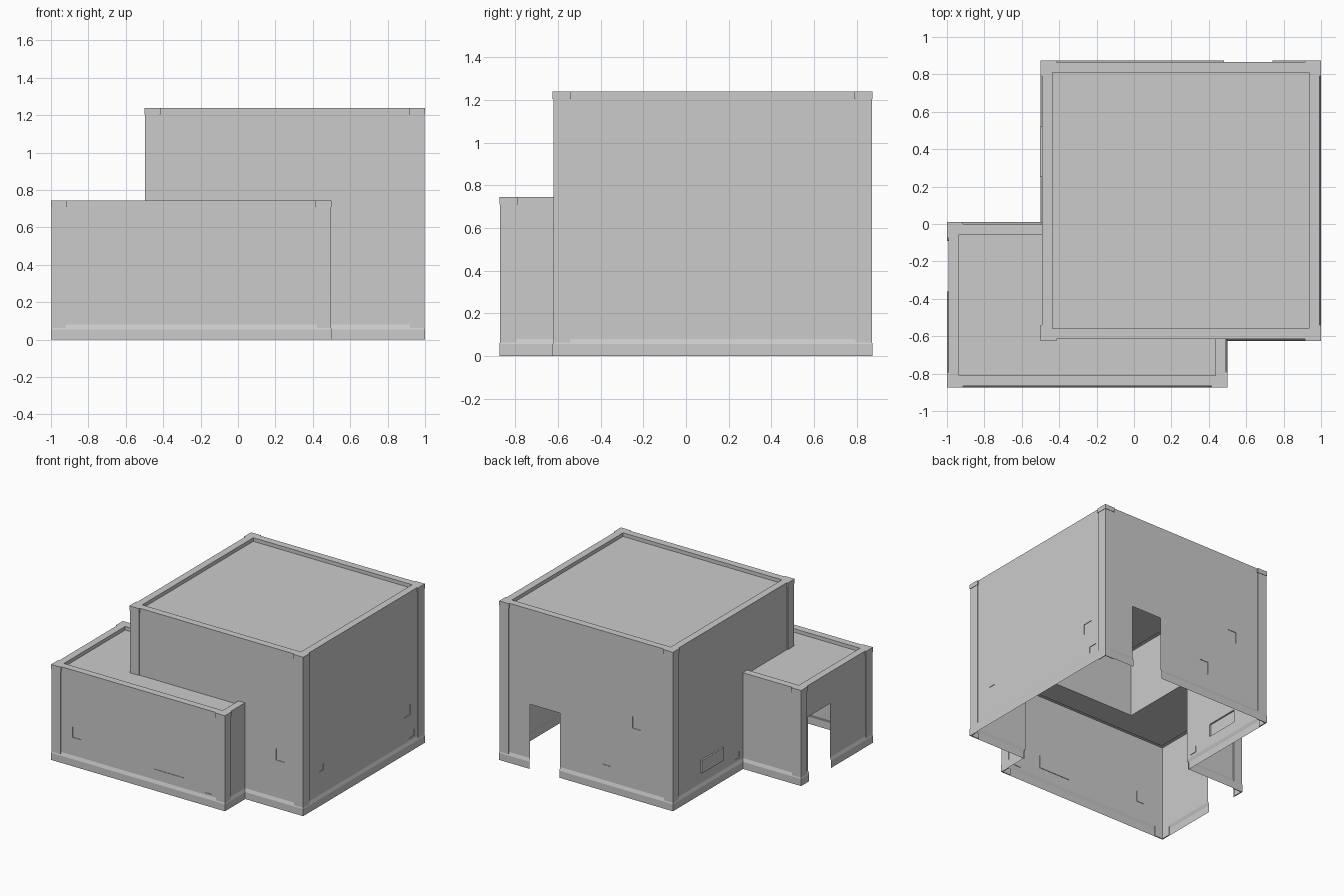
import bpy, bmesh
from mathutils import Vector

cube = bpy.data.objects.get("Cube")
if cube:
    bpy.data.objects.remove(cube, do_unlink=True)

plaster = bpy.data.materials.new("grey_plaster")
plaster.use_nodes = True
GREY = (0.6, 0.6, 0.6, 1)
plaster.diffuse_color = GREY
plaster.node_tree.nodes["Principled BSDF"].inputs["Base Color"].default_value = GREY

WALL, LIP, SINK = 0.009, 0.065, 0.028   # wall setback, parapet width, roof recess
OUT = {"front": Vector((0, -1, 0)), "back": Vector((0, 1, 0)),
       "left": Vector((1, 0, 0)), "right": Vector((-1, 0, 0))}


def finish(bm, name):
    mesh = bpy.data.meshes.new(name)
    bm.to_mesh(mesh)
    bm.free()
    mesh.materials.append(plaster)
    obj = bpy.data.objects.new(name, mesh)
    bpy.context.scene.collection.objects.link(obj)
    return obj


def inside(u, z, r):
    return r[0] < u < r[1] and r[2] < z < r[3]


def wall(name, box, side, holes=(), bricks=()):
    """Single-sheet wall with skirting, parapet lip, openings and offset bricks."""
    x0, x1, y0, y1, h = box
    along_x = side in ("front", "back")
    u0, u1 = (x0, x1) if along_x else (y0, y1)

    def place(u, off, z):
        if u == u0:
            u += off          # mitre the corners
        elif u == u1:
            u -= off
        return {"front": (u, y0 + off, z), "back": (u, y1 - off, z),
                "left": (x1 - off, u, z), "right": (x0 + off, u, z)}[side]

    cuts, levels = {u0, u1}, set()
    for r in list(holes) + list(bricks):
        cuts |= {u for u in r[:2] if u0 < u < u1}
        levels |= {z for z in r[2:4] if 0.08 < z < h}
    cuts = sorted(cuts)
    rows = [(0, 0), (0, 0.055), (WALL, 0.08)] + [(WALL, z) for z in sorted(levels)]
    rows += [(WALL, h), (LIP, h), (LIP, h - SINK)]

    bm = bmesh.new()

    def quad(*pts):
        bm.faces.new([bm.verts.new(place(*p)) for p in pts])

    for a, b in zip(cuts, cuts[1:]):
        for (o0, z0), (o1, z1) in zip(rows, rows[1:]):
            u, z = (a + b) / 2, (z0 + z1) / 2
            if any(inside(u, z, r) for r in holes):
                continue
            quad((a, o0, z0), (b, o0, z0), (b, o1, z1), (a, o1, z1))
    # push each brick panel in or out of the wall plane
    bmesh.ops.remove_doubles(bm, verts=bm.verts, dist=0.0005)
    bmesh.ops.recalc_face_normals(bm, faces=bm.faces)
    bm.faces.ensure_lookup_table()
    first = next(f for f in bm.faces if abs(f.normal.dot(OUT[side])) > 0.9)
    if first.normal.dot(OUT[side]) < 0:
        bmesh.ops.reverse_faces(bm, faces=bm.faces)
    for r in bricks:
        panel = []
        for f in bm.faces:
            c = f.calc_center_median()
            if inside(c.x if along_x else c.y, c.z, r) and f.normal.dot(OUT[side]) > 0.9:
                panel.append(f)
        ext = bmesh.ops.extrude_face_region(bm, geom=panel)["geom"]
        bmesh.ops.translate(bm, vec=OUT[side] * r[4],
                            verts=[v for v in ext if isinstance(v, bmesh.types.BMVert)])
        bmesh.ops.delete(bm, geom=[f for f in panel if f.is_valid], context="FACES")
    finish(bm, name)


def corner_strip(name, x, y, sx, sy, z0, z1, proud, leg):
    """Thin L-shaped strip wrapped round an outer corner."""
    plan = [(leg, WALL), (leg, proud), (proud, proud), (proud, leg), (WALL, leg), (WALL, WALL)]
    bm = bmesh.new()
    face = bm.faces.new([bm.verts.new((x + sx * a, y + sy * b, z0)) for a, b in plan])
    ext = bmesh.ops.extrude_face_region(bm, geom=[face])["geom"]
    bmesh.ops.translate(bm, vec=(0, 0, z1 - z0),
                        verts=[v for v in ext if isinstance(v, bmesh.types.BMVert)])
    bmesh.ops.recalc_face_normals(bm, faces=bm.faces)
    finish(bm, name)


def post(name, x, y, sx, sy, z0, h):
    corner_strip(name, x, y, sx, sy, z0, h - 0.035, 0.003, 0.08)
    corner_strip(name + "_cap", x, y, sx, sy, h - 0.035, h, 0, 0.085)


def roof(name, x0, x1, y0, y1, z):
    bm = bmesh.new()
    bm.faces.new([bm.verts.new(p) for p in
                  ((x0, y0, z), (x1, y0, z), (x1, y1, z), (x0, y1, z))])
    finish(bm, name)


TALL = (-0.5, 1.0, -0.625, 0.875, 1.24)
LOW = (-1.0, 0.5, -0.875, 0.01, 0.745)
LOW_ROOF = LOW[4] - SINK
IN, PROUD = -0.004, 0.012

# tall room walls, open to the low room where they overlap
wall("tall_front_wall", TALL, "front", [(-1, 0.491, -1, LOW_ROOF)],
     [(0.76, 0.835, 0.37, 0.46, IN)])
wall("tall_back_wall", TALL, "back", [(0.48, 0.74, -1, 0.5)],
     [(-0.22, -0.145, 0.55, 0.64, IN), (0.04, 0.12, 0.2, 0.3, IN)])
wall("tall_left_wall", TALL, "left", (),
     [(0.63, 0.71, 0.28, 0.36, IN), (0.69, 0.76, 0.1, 0.15, IN),
      (-0.42, -0.36, 0.26, 0.31, IN)])
wall("tall_right_wall", TALL, "right", [(-1, 0.001, -1, LOW_ROOF)],
     [(0.25, 0.52, 0.16, 0.26, PROUD), (0.04, 0.1, 0.1, 0.15, IN)])

# low room walls, stopping at the tall room
wall("low_front_wall", LOW, "front", (),
     [(-0.82, -0.75, 0.22, 0.3, IN), (-0.12, 0.15, 0.16, 0.26, IN),
      (0.325, 0.385, 0.095, 0.14, IN)])
wall("low_right_wall", LOW, "right", [(-0.36, -0.09, -1, 0.5)])
wall("low_back_wall", LOW, "back", [(-0.491, 1, -1, 2)])
wall("low_left_wall", LOW, "left", [(-0.616, 1, -1, 2)])

# recessed roofs
roof("tall_roof", TALL[0] + LIP, TALL[1] - LIP, TALL[2] + LIP, TALL[3] - LIP, TALL[4] - SINK)
roof("low_roof_side", LOW[0] + LIP, -0.491, LOW[2] + LIP, LOW[3] - LIP, LOW_ROOF)
roof("low_roof_front", -0.491, LOW[1] - LIP, LOW[2] + LIP, -0.616, LOW_ROOF)

# corner posts
for label, box in (("tall", TALL), ("low", LOW)):
    x0, x1, y0, y1, h = box
    for x, sx, xn in ((x0, 1, "right"), (x1, -1, "left")):
        for y, sy, yn in ((y0, 1, "front"), (y1, -1, "back")):
            if label == "low" and (xn, yn) == ("left", "back"):
                continue      # this corner lies inside the tall room
            over = label == "tall" and (xn, yn) == ("right", "front")
            post(f"{label}_{yn}_{xn}_post", x, y, sx, sy, LOW_ROOF if over else 0, h)
